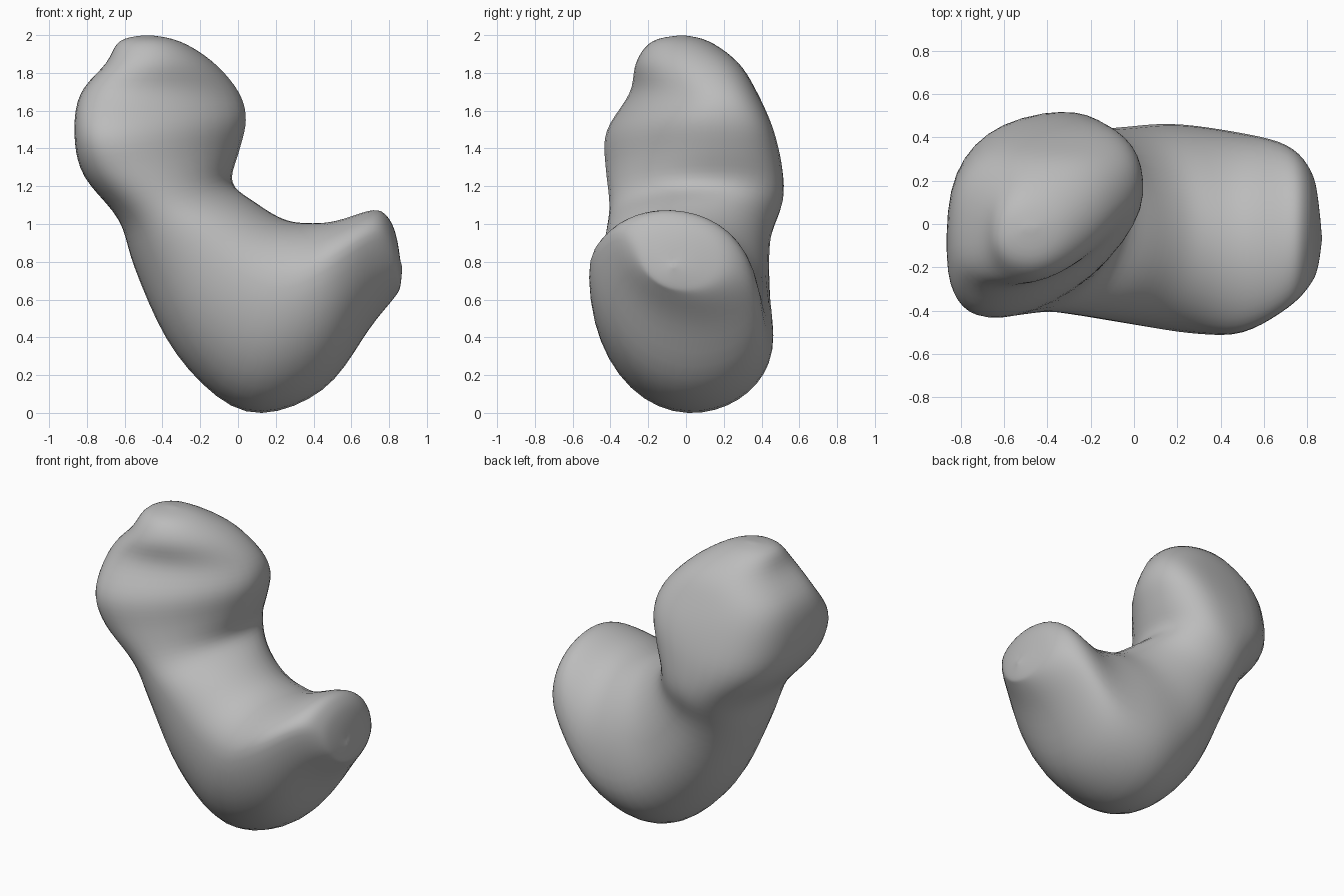
import bpy, bmesh, math
from mathutils import Vector

cube = bpy.data.objects.get("Cube")
if cube:
    bpy.data.objects.remove(cube, do_unlink=True)

SIDES, STEPS = 40, 5

# Cross-sections along the bent body:
# outer x, z | inner x, z | front y | back y | lean of the section
SECTIONS = [
    (-.49, 2, -.47, 2, -.02, -.02, 0),
    (-.63, 1.97, -.31, 1.97, -.18, .12, .2),
    (-.7, 1.85, -.13, 1.86, -.27, .28, .6),
    (-.84, 1.69, .01, 1.7, -.3, .38, .9),
    (-.87, 1.47, .05, 1.55, -.43, .46, 1),
    (-.82, 1.25, .01, 1.38, -.43, .51, .8),
    (-.63, 1.02, -.03, 1.22, -.41, .52, .5),
    (-.55, .76, .09, 1.12, -.43, .45, .1),
    (-.33, .3, .24, 1.03, -.47, .45, -.2),
    (.04, -.01, .37, 1.01, -.51, .47, -.4),
    (.45, .11, .52, 1.02, -.51, .43, -.7),
    (.7, .45, .72, 1.08, -.39, .37, -.7),
    (.83, .61, .8, 1.03, -.29, .25, -.4),
    (.86, .67, .84, .93, -.2, .1, 0),
    (.87, .78, .86, .8, -.07, -.07, 0),
]


def blend(a, b, c, d, t):
    """Smooth curve from b to c, guided by their neighbours."""
    return [q + t / 2 * (r - p + t * (2*p - 5*q + 4*r - s + t * (3*(q - r) + s - p)))
            for p, q, r, s in zip(a, b, c, d)]


def ring(section):
    """Closed outline made of four quarter arcs, skewed where the section leans."""
    outer_x, outer_z, inner_x, inner_z, front, back, lean = section
    boxy = max(lean, 0)
    points = []
    for k in range(SIDES):
        angle = 2 * math.pi * k / SIDES
        c, s = math.cos(angle), math.sin(angle)
        on_front, on_outer = s >= 0, c >= 0
        y_end = front if on_front else back
        widest = .55 - .3 * lean if on_front else .45 + .15 * lean
        y_mid = (front + back) / 2 + lean * (-.09 if on_outer else .11)
        # The head is boxy, with a slanted face on its front inner quarter
        power = 1 + .25 * boxy if on_front and not on_outer else 1 - .3 * boxy
        u, v = abs(c) ** power, abs(s) ** power
        along = widest * (1 - u) if on_outer else widest + (1 - widest) * u
        points.append(Vector((outer_x + (inner_x - outer_x) * along,
                              y_mid + (y_end - y_mid) * v,
                              outer_z + (inner_z - outer_z) * along)))
    return points


# Loft the rings into one closed skin
bm = bmesh.new()
last = len(SECTIONS) - 1
outlines = []
for i in range(last):
    near = [SECTIONS[min(max(i + j, 0), last)] for j in (-1, 0, 1, 2)]
    outlines += [ring(blend(*near, n / STEPS)) for n in range(STEPS)]
outlines.append(ring(SECTIONS[-1]))
rings = [[bm.verts.new(p) for p in outline] for outline in outlines]
for a, b in zip(rings, rings[1:]):
    for k in range(SIDES):
        m = (k + 1) % SIDES
        bm.faces.new((a[k], a[m], b[m], b[k]))
bm.faces.new(rings[0])
bm.faces.new(rings[-1])

# Soften the ridges
for _ in range(4):
    bmesh.ops.smooth_vert(bm, verts=bm.verts, factor=.5,
                          use_axis_x=True, use_axis_y=True, use_axis_z=True)
bmesh.ops.recalc_face_normals(bm, faces=bm.faces)

mesh = bpy.data.meshes.new("rock_body")
bm.to_mesh(mesh)
bm.free()
rock = bpy.data.objects.new("rock_body", mesh)
bpy.context.collection.objects.link(rock)

# Plain stone colour
GREY = (.5, .5, .5, 1)
stone = bpy.data.materials.new("grey_stone")
stone.use_nodes = True
stone.diffuse_color = GREY
stone.node_tree.nodes["Principled BSDF"].inputs["Base Color"].default_value = GREY
mesh.materials.append(stone)
mesh.shade_smooth()
